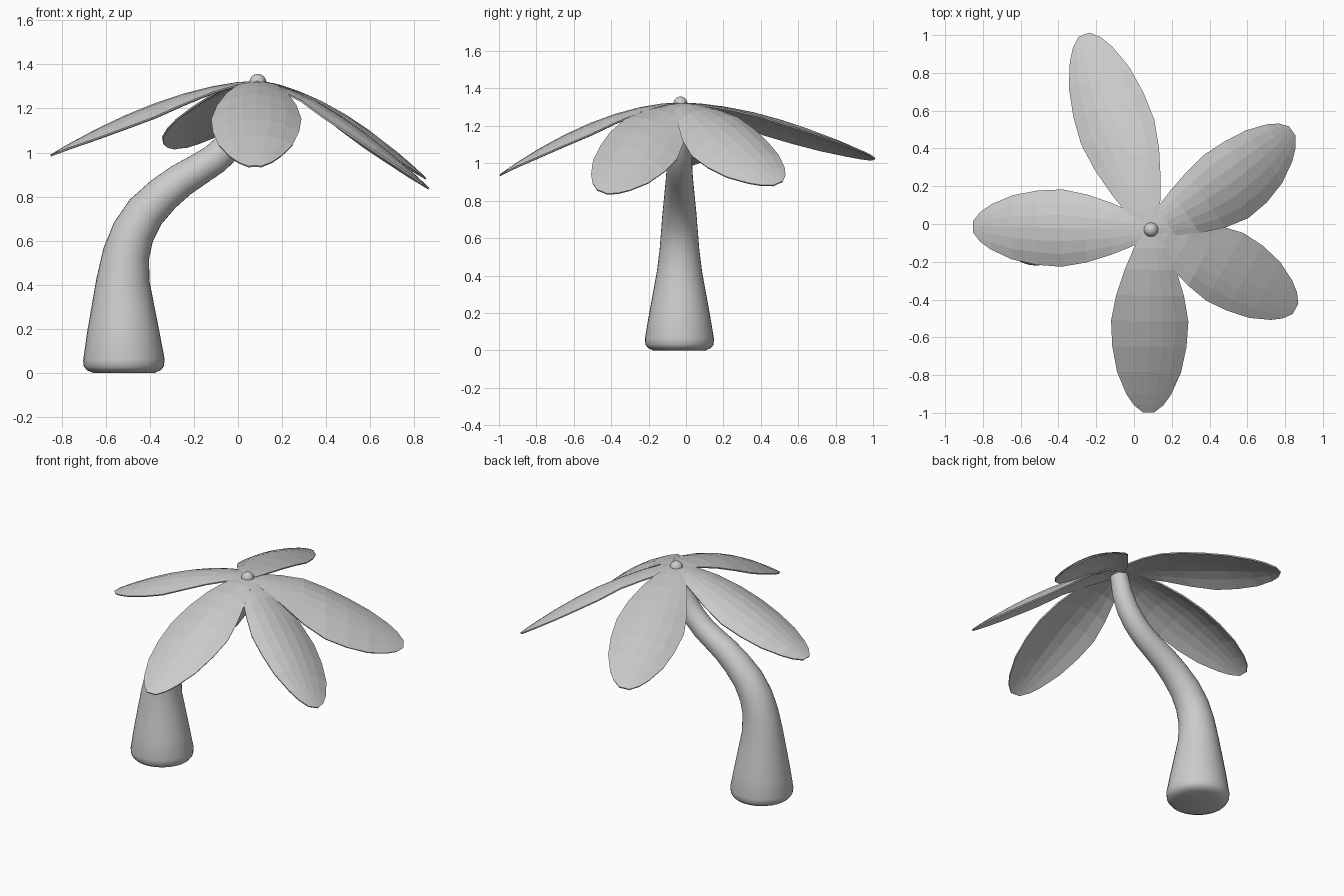
import bpy, bmesh, math
from mathutils import Vector

if "Cube" in bpy.data.objects:
    bpy.data.objects.remove(bpy.data.objects["Cube"])

CX, CY, TOP = 0.09, -0.03, 1.322


def make_object(name, bm):
    bmesh.ops.recalc_face_normals(bm, faces=bm.faces)
    me = bpy.data.meshes.new(name)
    bm.to_mesh(me)
    bm.free()
    ob = bpy.data.objects.new(name, me)
    bpy.context.collection.objects.link(ob)
    return ob


def smooth(ob, angle):
    bpy.ops.object.select_all(action='DESELECT')
    ob.select_set(True)
    bpy.context.view_layer.objects.active = ob
    bpy.ops.object.shade_smooth_by_angle(angle=math.radians(angle))


# Trunk: round rings swept along a bent path (x, z, radius)
path = [(-.518, 0, .14), (-.518, .012, .168), (-.518, .03, .182), (-.518, .06, .185),
        (-.521, .18, .165), (-.522, .3, .143), (-.522, .42, .121), (-.508, .54, .106),
        (-.475, .64, .098), (-.42, .73, .091), (-.34, .81, .083), (-.26, .873, .077),
        (-.18, .922, .072), (-.105, .97, .069), (-.035, 1.035, .067), (.02, 1.11, .064),
        (.06, 1.2, .06), (.085, 1.31, .052)]
bm = bmesh.new()
SIDES = 32
rings = []
for i, (x, z, r) in enumerate(path):
    a, b = path[max(i - 1, 0)], path[min(i + 1, len(path) - 1)]
    tan = Vector((b[0] - a[0], 0, b[1] - a[1])).normalized()
    side = Vector((tan.z, 0, -tan.x))
    ring = []
    for k in range(SIDES):
        ang = math.tau * k / SIDES
        ring.append(bm.verts.new(Vector((x, CY - .005, z)) + side * r * math.cos(ang)
                                 + Vector((0, r * math.sin(ang), 0))))
    rings.append(ring)
for lo, hi in zip(rings, rings[1:]):
    for k in range(SIDES):
        n = (k + 1) % SIDES
        bm.faces.new((lo[k], lo[n], hi[n], hi[k]))
bm.faces.new(rings[0])
bm.faces.new(rings[-1])
smooth(make_object("trunk", bm), 50)

# Leaf outline: fraction of length, half width
outline = [(0, .03), (.1, .088), (.22, .135), (.36, .178), (.5, .203), (.64, .195),
           (.78, .168), (.9, .118), (.96, .078), (1, .03)]


def leaf(name, angle, length, drop, power, roll=0.0, shift=0.0, cup=0.06):
    """Drooping leaf, arched across its width and rolled about its midrib."""
    a = math.radians(angle)
    u, n = Vector((math.cos(a), math.sin(a), 0)), Vector((-math.sin(a), math.cos(a), 0))
    bm = bmesh.new()
    rows = []
    for t, w in outline:
        row = []
        for k in range(-3, 4):
            s = w * k / 3
            z = TOP - drop * t ** power - cup * (s / .2) ** 2 + roll * s * min(1, t * 3)
            p = Vector((CX, CY, z)) + u * (t * length) + n * (s + shift * math.sin(math.pi * t))
            row.append(bm.verts.new(p))
        rows.append(row)
    for r0, r1 in zip(rows, rows[1:]):
        for k in range(6):
            bm.faces.new((r0[k], r1[k], r1[k + 1], r0[k + 1]))
    ob = make_object(name, bm)
    mod = ob.modifiers.new("thickness", 'SOLIDIFY')
    mod.thickness = .008
    mod.offset = 0


# Five leaves around the crown
leaf("leaf_front", -90.8, .965, .385, 1.8)
leaf("leaf_left", 179, .94, .335, 1.7)
leaf("leaf_back", 108.8, 1.09, .30, 1.65, roll=-.12, cup=.05)
leaf("leaf_back_right", 35, .91, .43, 1.5, roll=.35, shift=-.04)
leaf("leaf_front_right", -28.8, .87, .475, 1.5, roll=-.35, shift=.015)

# Small round bud on top
bm = bmesh.new()
bmesh.ops.create_uvsphere(bm, u_segments=20, v_segments=12, radius=.038)
bmesh.ops.translate(bm, verts=bm.verts, vec=(CX, CY, 1.319))
smooth(make_object("crown_bud", bm), 60)
